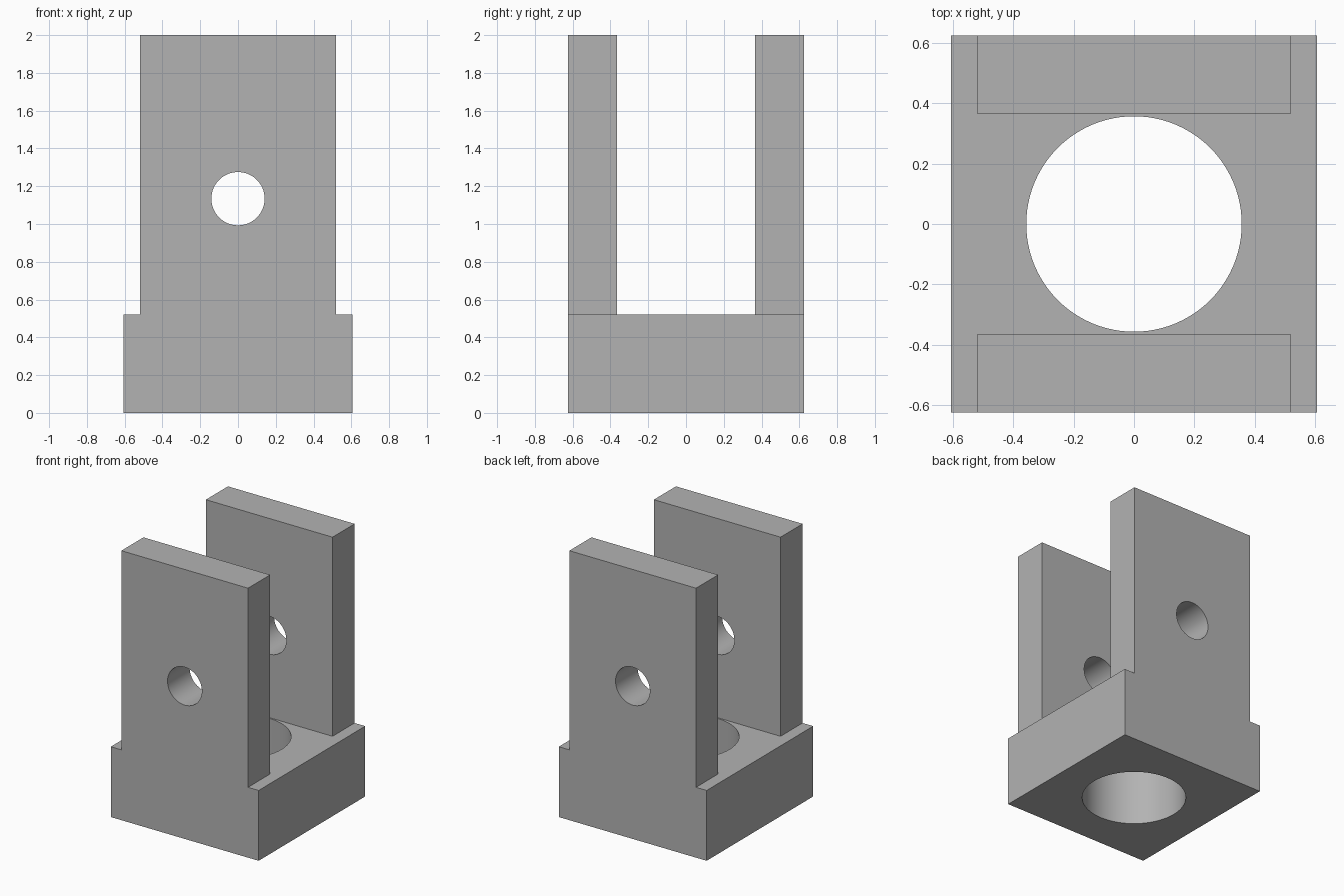
import bpy
import bmesh
import math

cube = bpy.data.objects.get("Cube")
if cube:
    bpy.data.objects.remove(cube, do_unlink=True)

# Overall dimensions
BASE_X, CHEEK_X, DEPTH_Y = 0.607, 0.52, 0.625
BASE_TOP, HEIGHT, SLOT_Y = 0.522, 2.0, 0.366
BORE_R, PIN_R, PIN_Z = 0.357, 0.141, 1.134

grey = bpy.data.materials.new("plain_grey")
grey.use_nodes = True
colour = (0.45, 0.45, 0.45, 1)
grey.diffuse_color = colour
grey.node_tree.nodes["Principled BSDF"].inputs["Base Color"].default_value = colour


def extrude_profile(name, points):
    """Extrude a closed x-z profile through the full depth."""
    bm = bmesh.new()
    face = bm.faces.new([bm.verts.new((x, -DEPTH_Y, z)) for x, z in points])
    result = bmesh.ops.extrude_face_region(bm, geom=[face])
    moved = [v for v in result["geom"] if isinstance(v, bmesh.types.BMVert)]
    bmesh.ops.translate(bm, verts=moved, vec=(0, 2 * DEPTH_Y, 0))
    bmesh.ops.recalc_face_normals(bm, faces=bm.faces)
    mesh = bpy.data.meshes.new(name)
    bm.to_mesh(mesh)
    bm.free()
    obj = bpy.data.objects.new(name, mesh)
    bpy.context.collection.objects.link(obj)
    obj.data.materials.append(grey)
    return obj


def cut(target, cutter):
    """Subtract a cutter from the target, then discard it."""
    cutter.hide_render = True
    cutter.data.materials.append(grey)
    mod = target.modifiers.new("cut", 'BOOLEAN')
    mod.operation = 'DIFFERENCE'
    mod.solver = 'EXACT'
    mod.object = cutter
    bpy.ops.object.select_all(action='DESELECT')
    bpy.context.view_layer.objects.active = target
    target.select_set(True)
    bpy.ops.object.modifier_apply(modifier=mod.name)
    bpy.data.objects.remove(cutter, do_unlink=True)


def cylinder(radius, z, turn=0):
    bpy.ops.mesh.primitive_cylinder_add(vertices=96, radius=radius, depth=2,
                                        location=(0, 0, z), rotation=(turn, 0, 0))
    return bpy.context.object


# Stepped body: wide base below narrower upright cheeks
half = [(BASE_X, 0), (BASE_X, BASE_TOP), (CHEEK_X, BASE_TOP), (CHEEK_X, HEIGHT)]
body = extrude_profile("clevis_bracket", half + [(-x, z) for x, z in reversed(half)])

# Open slot between the two cheeks
bpy.ops.mesh.primitive_cube_add(size=2, location=(0, 0, BASE_TOP + 1))
slot = bpy.context.object
slot.scale = (1, SLOT_Y, 1)
cut(body, slot)

# Vertical bore through the base, and cross hole through both cheeks
cut(body, cylinder(BORE_R, 0))
cut(body, cylinder(PIN_R, PIN_Z, math.pi / 2))

# Smooth bore walls, sharp edges elsewhere
bpy.ops.object.select_all(action='DESELECT')
body.select_set(True)
bpy.context.view_layer.objects.active = body
bpy.ops.object.shade_smooth_by_angle(angle=math.radians(30))
